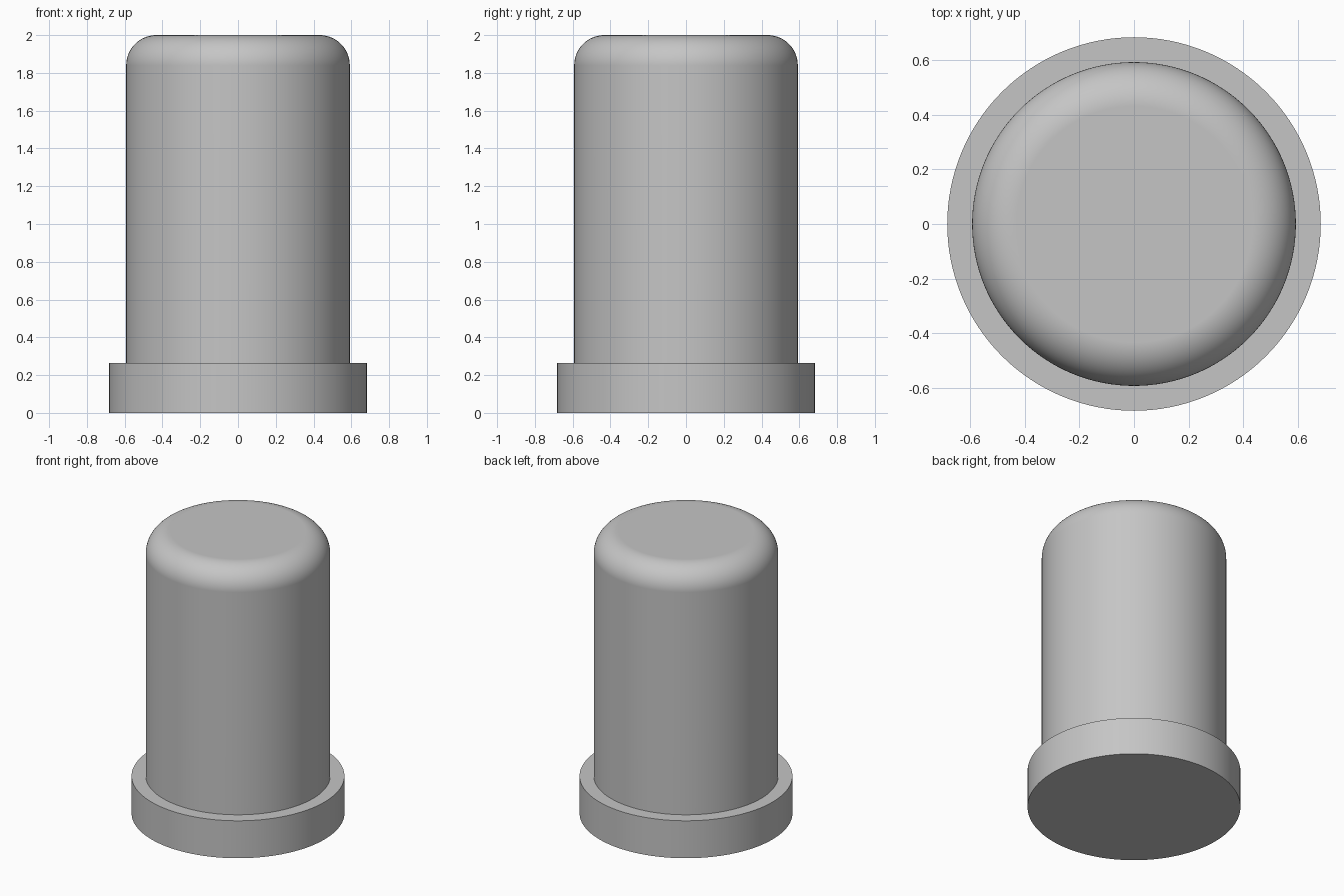
import bpy
import bmesh
import math

cube = bpy.data.objects.get("Cube")
if cube:
    bpy.data.objects.remove(cube, do_unlink=True)

# Single grey finish
grey = bpy.data.materials.new("plain_grey")
grey.use_nodes = True
colour = (0.56, 0.56, 0.56, 1.0)
grey.diffuse_color = colour
grey.node_tree.nodes["Principled BSDF"].inputs["Base Color"].default_value = colour


def cylinder(name, radius, bottom, top, fillet=0.0):
    """Upright cylinder, optionally with a rounded upper rim."""
    bpy.ops.mesh.primitive_cylinder_add(
        vertices=128, radius=radius, depth=top - bottom,
        location=(0, 0, (top + bottom) / 2))
    obj = bpy.context.object
    obj.name = obj.data.name = name
    obj.data.materials.append(grey)
    if fillet:
        bm = bmesh.new()
        bm.from_mesh(obj.data)
        rim = [e for e in bm.edges if all(v.co.z > 0 for v in e.verts)]
        bmesh.ops.bevel(bm, geom=rim, offset=fillet, offset_type='OFFSET',
                        segments=16, profile=0.5, affect='EDGES')
        bm.to_mesh(obj.data)
        bm.free()
    bpy.ops.object.shade_smooth_by_angle(angle=math.radians(30))
    if fillet:
        # Keep the flat cap evenly shaded next to the rounded rim
        normals = obj.modifiers.new("flat_cap", 'WEIGHTED_NORMAL')
        normals.keep_sharp = True
    return obj


# Wide foot and tall round-topped body
cylinder("base_flange", 0.683, 0.0, 0.265)
cylinder("domed_body", 0.592, 0.2, 2.0, fillet=0.16)
